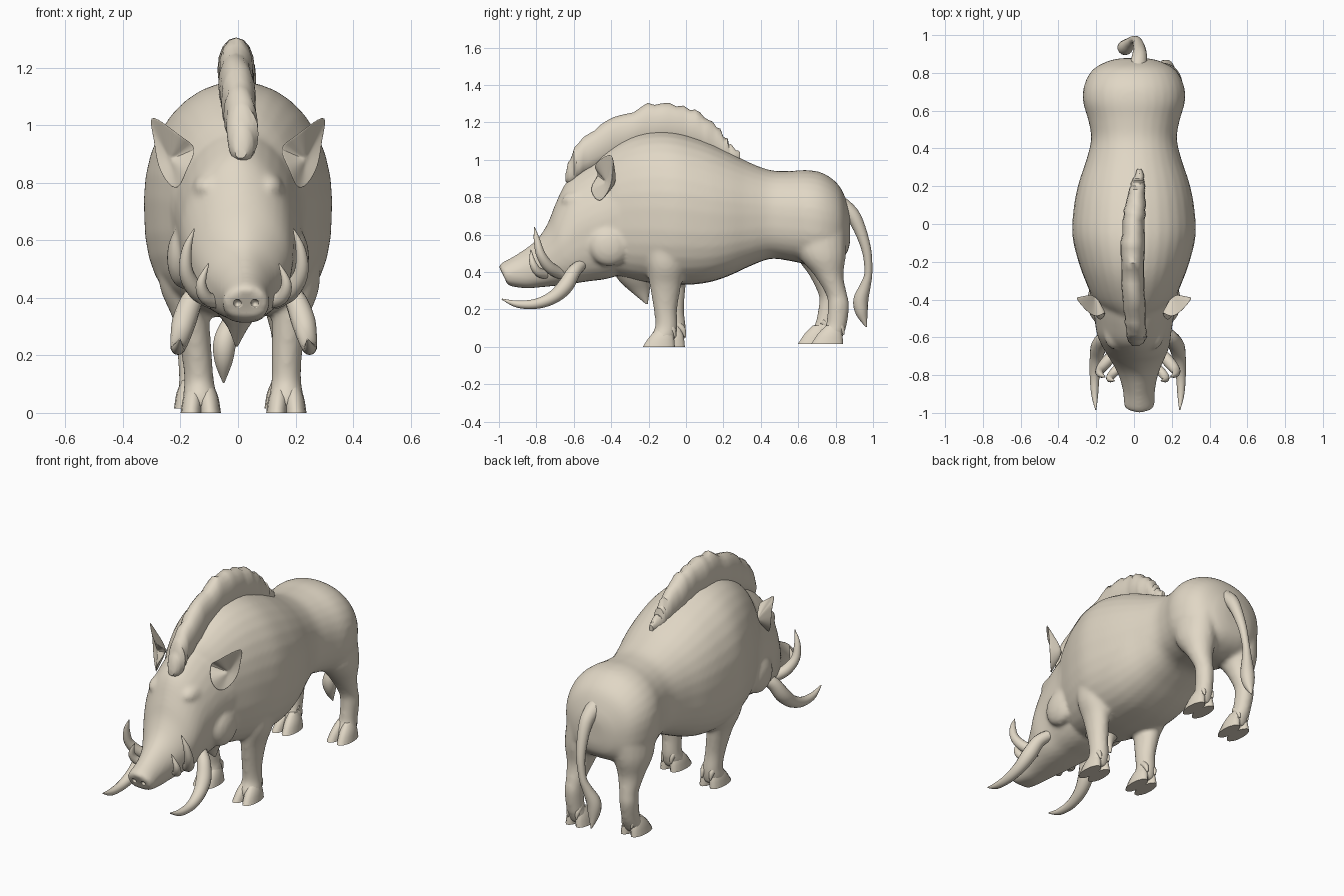
import bpy, bmesh, math, random
from mathutils import Vector, Matrix

if "Cube" in bpy.data.objects:
    bpy.data.objects.remove(bpy.data.objects["Cube"])

random.seed(4)
X = Vector((1, 0, 0))
hide_tan = bpy.data.materials.new("tan")
hide_tan.diffuse_color = (.75, .68, .56, 1)
hide_tan.use_nodes = True
hide_tan.node_tree.nodes["Principled BSDF"].inputs["Base Color"].default_value = hide_tan.diffuse_color


def spline(rows, n):
    """Smooth (Catmull-Rom) interpolation of parameter rows."""
    out = []
    for i in range(len(rows) - 1):
        a, b, c, d = (rows[max(0, min(len(rows) - 1, i + k))] for k in (-1, 0, 1, 2))
        for j in range(n):
            t = j / n
            out.append([0.5 * (2 * q + (r - p) * t + (2 * p - 5 * q + 4 * r - s) * t * t
                               + (3 * q - p - 3 * r + s) * t ** 3) for p, q, r, s in zip(a, b, c, d)])
    return out + [list(rows[-1])]


def finish(name, bm, angle=50):
    bmesh.ops.recalc_face_normals(bm, faces=bm.faces)
    me = bpy.data.meshes.new(name)
    bm.to_mesh(me)
    bm.free()
    me.shade_smooth()
    me.set_sharp_from_angle(angle=math.radians(angle))
    me.materials.append(hide_tan)
    ob = bpy.data.objects.new(name, me)
    bpy.context.collection.objects.link(ob)
    return ob


def loft(name, rings, angle=50, bm=None):
    """Skin a row of rings; with bm given, only add to that mesh."""
    own = bm is None
    bm = bm or bmesh.new()
    loops = [[bm.verts.new(p) for p in r] for r in rings]
    for a, b in zip(loops, loops[1:]):
        for i in range(len(a)):
            k = (i + 1) % len(a)
            bm.faces.new((a[i], a[k], b[k], b[i]))
    bm.faces.new(loops[0])
    bm.faces.new(loops[-1])
    return finish(name, bm, angle) if own else None


def section(yt, zt, yb, zb, w, cx, n=32, low=2.7, top=2.1):
    """Upright body section, fuller towards the belly."""
    pts = []
    for i in range(n):
        a = math.tau * i / n
        c, s = math.cos(a), math.sin(a)
        e = 2 / (top if s > 0 else low)
        x = math.copysign(abs(c) ** e, c)
        h = (math.copysign(abs(s) ** e, s) + 1) / 2
        pts.append((cx + w * x, yb + (yt - yb) * h, zb + (zt - zb) * h))
    return pts


def flat_ring(x, y, z, rx, ry, n=20):
    return [(x + rx * math.cos(math.tau * i / n), y + ry * math.sin(math.tau * i / n), z) for i in range(n)]


def tube(name, path, n=14):
    """Round tapered tube along rows of x, y, z, radius."""
    rows = spline(path, 5)
    pts = [Vector(r[:3]) for r in rows]
    rings = []
    for i, p in enumerate(pts):
        d = (pts[min(i + 1, len(pts) - 1)] - pts[max(i - 1, 0)]).normalized()
        u = d.cross(X).normalized()
        v = d.cross(u)
        rad = max(rows[i][3], 0.002)
        rings.append([p + rad * (u * math.cos(math.tau * k / n) + v * math.sin(math.tau * k / n)) for k in range(n)])
    return loft(name, rings)


def blob(bm, loc, size):
    bmesh.ops.create_uvsphere(bm, u_segments=16, v_segments=10, radius=1,
                              matrix=Matrix.Translation(loc) @ Matrix.Diagonal((*size, 1)))


# Body: y, top, bottom, half width
body = [(-.5, .98, .46, .11), (-.42, 1.05, .40, .20), (-.3, 1.12, .36, .258), (-.18, 1.15, .34, .30),
        (-.05, 1.145, .33, .327), (.1, 1.10, .34, .317), (.22, 1.045, .375, .292), (.34, .985, .43, .252),
        (.45, .945, .47, .227), (.55, .94, .46, .242), (.65, .945, .44, .27), (.74, .925, .43, .262),
        (.82, .86, .46, .215), (.865, .76, .51, .13), (.878, .70, .57, .06)]
skin = bmesh.new()
loft("", [section(y, t, y, b, w, 0) for y, t, b, w in spline(body, 4)], bm=skin)

# Head: top y, top z, bottom y, bottom z, half width, sideways shift
head = [(-1.0, .425, -.96, .35, .05, .028), (-.988, .447, -.95, .328, .078, .028),
        (-.90, .497, -.86, .313, .085, .026), (-.80, .572, -.78, .318, .108, .022),
        (-.74, .66, -.68, .328, .147, .016), (-.70, .76, -.60, .338, .177, .01),
        (-.64, .88, -.52, .35, .197, 0), (-.55, .95, -.44, .36, .21, 0),
        (-.45, 1.0, -.37, .38, .222, 0), (-.36, 1.03, -.30, .43, .237, 0), (-.27, .95, -.24, .55, .2, 0)]
loft("", [section(*r, top=1.75) for r in spline(head, 4)], bm=skin)

# Brow ridges and cheek flaps
for s in (-1, 1):
    blob(skin, (s * .105, -.575, .78), (.055, .09, .055))
    blob(skin, (s * .19, -.41, .54), (.058, .11, .11))

# Mane crest: y, top, bottom, half width, shift, with a ragged edge
mane = [(-.645, .93, .885, .02, .01), (-.61, 1.03, .87, .05, .015), (-.55, 1.11, .92, .055, .01),
        (-.42, 1.20, .98, .06, 0), (-.28, 1.265, 1.05, .06, -.005), (-.13, 1.305, 1.08, .063, -.005),
        (.02, 1.275, 1.07, .058, 0), (.12, 1.215, 1.03, .05, .01), (.2, 1.135, 1.0, .04, .02),
        (.24, 1.08, .98, .03, .025), (.29, 1.045, 1.0, .012, .03)]
rings = []
for y, t, b, w, c in spline(mane, 4):
    rings.append(section(y, t + random.uniform(-.013, .013), y, b,
                         w * random.uniform(.94, 1.05), c + random.uniform(-.003, .003), 16, 2.2))
loft("mane", rings, 40)

# Chest tuft
loft("chest_tuft", [flat_ring(*r) for r in spline(
    [(0, -.28, .42, .12, .12), (0, -.27, .35, .075, .085), (0, -.245, .295, .035, .05),
     (-.005, -.21, .23, .004, .006)], 4)])

# Tail with end tuft
tube("tail", [(.02, .82, .76, .05), (.03, .90, .69, .038), (.02, .962, .53, .026), (0, .975, .4, .021),
              (-.02, .96, .33, .028), (-.045, .935, .25, .04), (-.05, .94, .18, .032), (-.05, .965, .105, .003)])

# Legs: x, y, z, x radius, y radius
front = [(.18, -.12, .65, .10, .13), (.2, -.11, .45, .085, .105), (.182, -.11, .33, .064, .085),
         (.17, -.11, .2, .053, .063), (.168, -.105, .11, .052, .06), (.168, -.12, .06, .06, .068),
         (.168, -.13, .02, .055, .062)]
hind = [(.14, .70, .7, .10, .15), (.155, .725, .5, .105, .13), (.16, .765, .38, .075, .077),
        (.165, .805, .28, .052, .057), (.168, .815, .22, .05, .058), (.165, .805, .12, .048, .056),
        (.162, .785, .075, .056, .062), (.162, .77, .035, .053, .06)]


def leg(name, rows, s, dx, dy, floor):
    moved = []
    for x, y, z, rx, ry in rows:
        k = max(0, 1 - z / .6)
        moved.append((s * x + dx * k, y + dy * k, z, rx, ry))
    loft("", [flat_ring(*r) for r in spline(moved, 4)], bm=skin)
    fx, fy = moved[-1][:2]
    for t in (-1, 1):
        # cloven toes and dewclaws
        toe = [(fx + t * .022, fy + .015, floor + .10, .02, .035), (fx + t * .027, fy, floor + .055, .034, .066),
               (fx + t * .033, fy - .015, floor, .037, .088)]
        loft(name + "_hoof", [flat_ring(*r, n=14) for r in spline(toe, 3)])
        tube(name + "_dewclaw", [(fx + t * .025, fy + .03, floor + .12, .02), (fx + t * .028, fy + .06, floor + .09, .016),
                                 (fx + t * .028, fy + .074, floor + .05, .004)], 10)


leg("front_leg_right", front, 1, 0, 0, 0)
leg("front_leg_left", front, -1, .04, .055, 0)
leg("hind_leg_right", hind, 1, 0, 0, .015)
leg("hind_leg_left", hind, -1, .01, -.075, .015)

# Melt head, trunk and legs into one smooth skin
skin_ob = finish("body_head_and_legs", skin, 180)
mod = skin_ob.modifiers.new("melt", "REMESH")
mod.mode = "VOXEL"
mod.voxel_size = .012
mod.use_smooth_shade = True
mod = skin_ob.modifiers.new("soften", "SMOOTH")
mod.factor = .5
mod.iterations = 8

# Nostril cutters
nostrils = bmesh.new()
for s in (-1, 1):
    blob(nostrils, (s * .03 + .028, -.985, .38), (.014, .03, .015))
cutter = finish("nostril_cutter", nostrils)
cutter.hide_render = cutter.hide_viewport = True
mod = skin_ob.modifiers.new("nostrils", "BOOLEAN")
mod.operation = "DIFFERENCE"
mod.object = cutter

# Ear rim (right side), hollow in front and rounded behind
rim = [(.13, -.455, .925), (.19, -.505, .96), (.245, -.475, 1.005), (.322, -.385, 1.058), (.295, -.39, .96),
       (.288, -.395, .87), (.255, -.43, .80), (.205, -.475, .755), (.175, -.535, .85)]

for s, side in ((1, "right"), (-1, "left")):
    def toward(p, q, t):
        v = Vector(p).lerp(Vector(q), t)
        return Vector((v.x * s, v.y, v.z))
    hollow, back = (.235, -.425, .88), (.205, -.37, .88)
    ear = loft("ear_" + side, [[toward(p, c, t) for p in rim]
                               for c, t in ((hollow, .85), (hollow, .5), (hollow, .1), (back, 0),
                                            (back, .4), (back, .85))], 80)
    sub = ear.modifiers.new("smooth", "SUBSURF")
    sub.levels = sub.render_levels = 2

    # Tusks
    def tusk(name, rows):
        tube(name + side, [(s * x + .02, y, z, r) for x, y, z, r in rows])
    tusk("lower_tusk_", [(.13, -.56, .44, .03), (.175, -.60, .40, .037), (.205, -.645, .325, .042),
                         (.22, -.71, .265, .035), (.228, -.80, .23, .027), (.228, -.90, .228, .019),
                         (.222, -.985, .255, .003)])
    tusk("upper_tusk_", [(.11, -.67, .39, .03), (.165, -.73, .425, .031), (.20, -.775, .49, .025),
                         (.197, -.797, .57, .017), (.172, -.81, .64, .002)])
    tusk("small_tusk_", [(.08, -.74, .385, .025), (.13, -.79, .40, .024), (.148, -.82, .45, .018),
                         (.122, -.83, .52, .002)])
